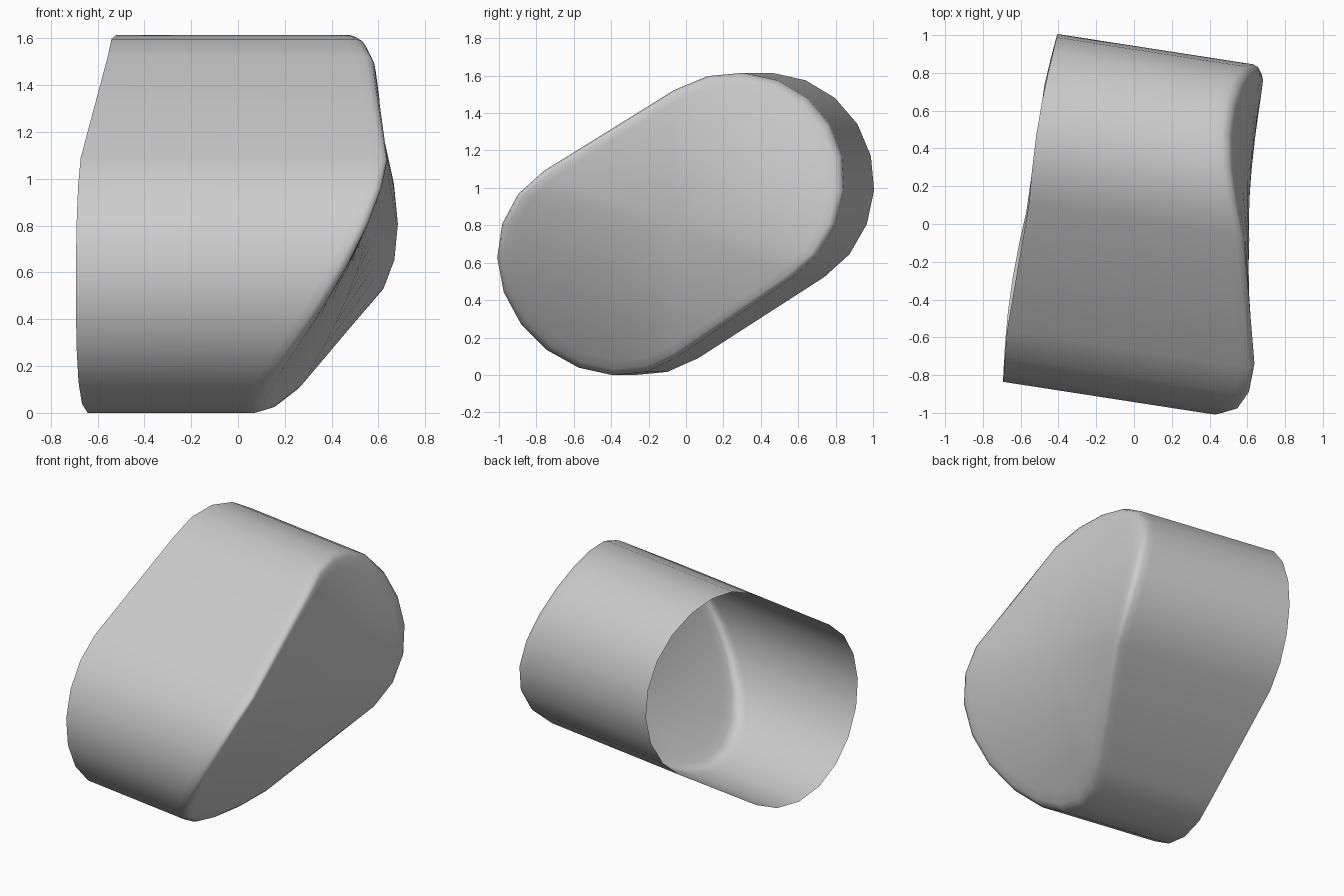
import bpy, bmesh
from math import sin, cos, pi, radians

if "Cube" in bpy.data.objects:
    bpy.data.objects.remove(bpy.data.objects["Cube"])

YAW = radians(8.8)      # tube axis turned in plan
TILT = radians(32.5)    # slope of the stadium-shaped section
HALF, RAD, MID_Z, ARC = 0.403, 0.593, 0.807, 10


def section():
    """Tilted stadium outline as (t, z) offsets from its centre."""
    pts = []
    for side in (1, -1):
        for i in range(ARC + 1):
            a = TILT - pi / 2 + pi * i / ARC
            pts.append((side * (HALF * cos(TILT) + RAD * cos(a)),
                        side * (HALF * sin(TILT) + RAD * sin(a))))
    return pts


def place(s, t, h):
    """Axis distance s, sideways t, height offset h to world space."""
    return (s * cos(YAW) + t * sin(YAW), -s * sin(YAW) + t * cos(YAW), MID_Z + h)


def cap_s(t, h):
    """Distance along the axis where the saddle-shaped cap is met."""
    s = 0.5
    for _ in range(25):
        x, y, z = place(s, t, h)
        ridge = 1.15 - 0.5 * y - 0.1 * y * y
        s += 0.8 * (0.61 + 0.16 * y * y - 0.05 * y ** 4 - 0.3 * (z - ridge) ** 2 - x)
    return s


def rim_s(t, h):
    """Slightly wavy open rim."""
    return -0.568 - 0.022 * sin(pi * abs(t) / 0.93) + 0.012 * (t / 0.93) ** 2 + 0.005 * h


bm = bmesh.new()
outline = section()


def ring(scale, s_func):
    return [bm.verts.new(place(s_func(t * scale, h * scale), t * scale, h * scale))
            for t, h in outline]


# Open rim, wall, softened edge, then cap rings
rings = [
    ring(1, rim_s),
    ring(1, lambda t, h: cap_s(t, h) - 0.08),
    ring(1, lambda t, h: cap_s(t, h) - 0.035),
    ring(0.988, lambda t, h: cap_s(t, h) - 0.008),
]
for k in (0.96, 0.9, 0.75, 0.6, 0.45, 0.3, 0.15):
    rings.append(ring(k, cap_s))

n = len(outline)
for a, b in zip(rings, rings[1:]):
    for i in range(n):
        j = (i + 1) % n
        bm.faces.new((a[i], a[j], b[j], b[i]))
pole = bm.verts.new(place(cap_s(0, 0), 0, 0))
for i in range(n):
    bm.faces.new((rings[-1][i], rings[-1][(i + 1) % n], pole))

for f in bm.faces:
    f.smooth = True
bm.normal_update()
# The cap must face +x
if pole.normal.x < 0:
    bmesh.ops.reverse_faces(bm, faces=bm.faces[:])

mesh = bpy.data.meshes.new("open_shell")
bm.to_mesh(mesh)
bm.free()
obj = bpy.data.objects.new("open_shell", mesh)
bpy.context.collection.objects.link(obj)
